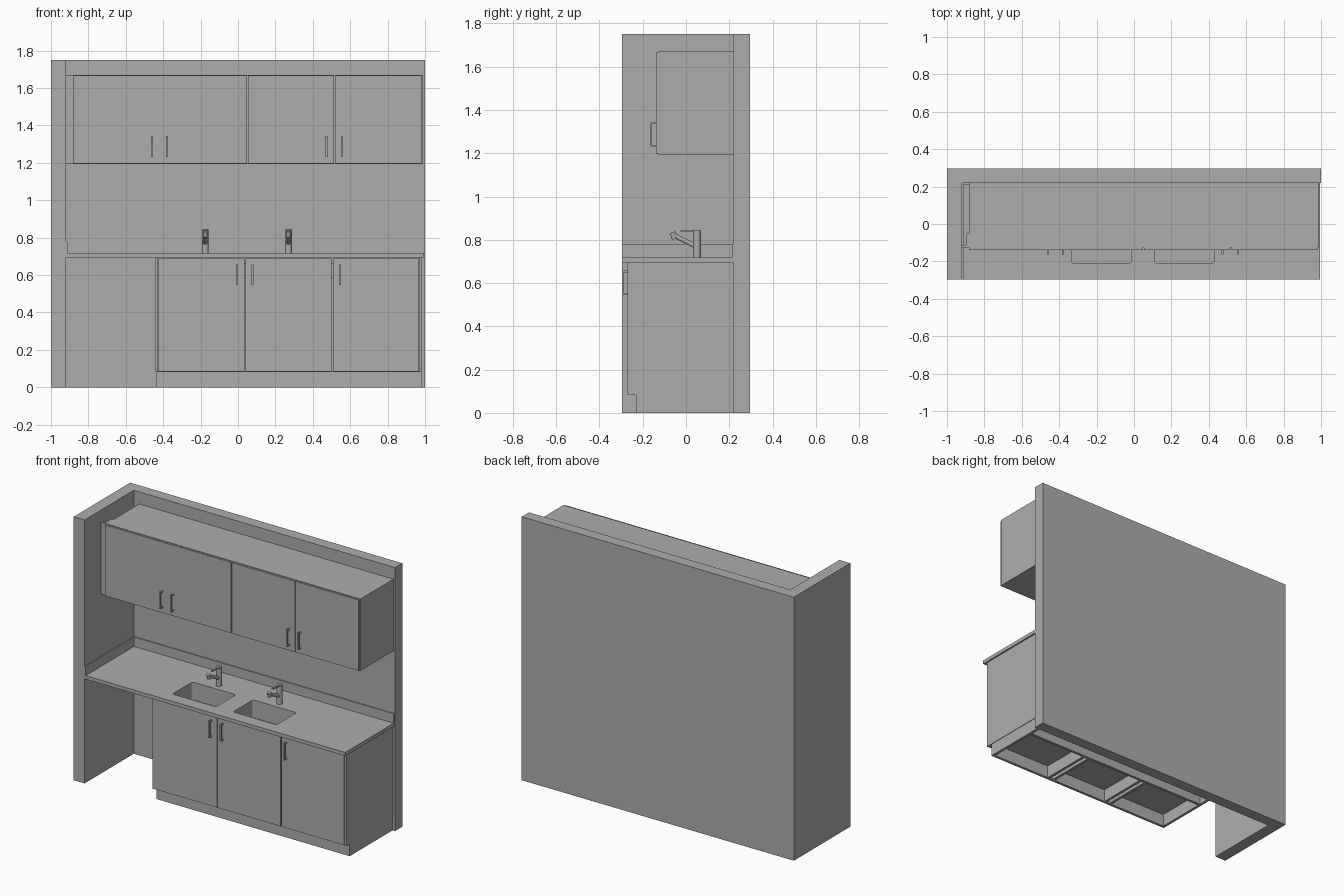
import bpy, bmesh
from mathutils import Vector

old = bpy.data.objects.get("Cube")
if old:
    bpy.data.objects.remove(old, do_unlink=True)

grey = bpy.data.materials.new("plain_grey")
grey.use_nodes = True
GREY = (0.42, 0.42, 0.42, 1)
grey.diffuse_color = GREY
grey.node_tree.nodes["Principled BSDF"].inputs["Base Color"].default_value = GREY


def finish(name, bm):
    bmesh.ops.recalc_face_normals(bm, faces=bm.faces)
    mesh = bpy.data.meshes.new(name)
    bm.to_mesh(mesh)
    bm.free()
    mesh.materials.append(grey)
    ob = bpy.data.objects.new(name, mesh)
    bpy.context.collection.objects.link(ob)
    return ob


def add_box(bm, x, y, z):
    """Add a box given by (min, max) spans."""
    verts = bmesh.ops.create_cube(bm, size=1)["verts"]
    for v in verts:
        v.co = Vector([s[0] if c < 0 else s[1] for c, s in zip(v.co, (x, y, z))])
    return verts


def box(name, x, y, z):
    bm = bmesh.new()
    add_box(bm, x, y, z)
    return finish(name, bm)


def prism(name, points, z0, z1):
    """Extrude a plan outline upward."""
    bm = bmesh.new()
    face = bm.faces.new([bm.verts.new((x, y, z0)) for x, y in points])
    top = bmesh.ops.extrude_face_region(bm, geom=[face])["geom"]
    for v in top:
        if isinstance(v, bmesh.types.BMVert):
            v.co.z = z1
    return finish(name, bm)


def add_rod(bm, a, b, radius, sides=20):
    """Add a cylinder between two points."""
    a, b = Vector(a), Vector(b)
    verts = bmesh.ops.create_cone(bm, cap_ends=True, segments=sides, radius1=radius,
                                  radius2=radius, depth=(b - a).length)["verts"]
    turn = (b - a).to_track_quat('Z', 'Y')
    for v in verts:
        v.co = turn @ v.co + (a + b) / 2


def handle(name, x, y, z0, z1, depth=0.026):
    """U-shaped bar pull standing off a door front."""
    bm = bmesh.new()
    w = (x - 0.005, x + 0.005)
    add_box(bm, w, (y - depth, y - depth + 0.008), (z0, z1))
    for z in (z0, z1 - 0.008):
        add_box(bm, w, (y - depth + 0.008, y), (z, z + 0.008))
    return finish(name, bm)


def rounded_box(name, x, y, z, r):
    """Box with rounded upright edges."""
    bm = bmesh.new()
    add_box(bm, x, y, z)
    edges = [e for e in bm.edges if abs(e.verts[0].co.z - e.verts[1].co.z) > 0.001]
    bmesh.ops.bevel(bm, geom=edges, offset=r, segments=4, profile=0.5, affect='EDGES')
    return finish(name, bm)


# Walls: back wall and left-hand return wall in one outline
BACK = 0.22
FRONT = -0.296
WALL = -0.92
prism("walls", [(-1, FRONT), (WALL, FRONT), (WALL, BACK), (1, BACK), (1, 0.296), (-1, 0.296)], 0, 1.75)

# Worktop with sink openings
worktop = box("worktop", (WALL, 0.995), (FRONT, BACK), (0.694, 0.718))
sinks = [(-0.335, -0.015), (0.11, 0.43)]
SINK_Y = (-0.21, 0.0)
for i, span in enumerate(sinks):
    cutter = rounded_box(f"sink_cutter_{i + 1}", span, SINK_Y, (0.65, 0.76), 0.015)
    cutter.hide_render = True
    cutter.hide_viewport = True
    cutter.display_type = 'WIRE'
    cut = worktop.modifiers.new("sink_opening", 'BOOLEAN')
    cut.operation = 'DIFFERENCE'
    cut.solver = 'EXACT'
    cut.object = cutter

    # Open basin below the opening
    basin = rounded_box(f"sink_basin_{i + 1}", span, SINK_Y, (0.6, 0.712), 0.015)
    bm = bmesh.new()
    bm.from_mesh(basin.data)
    lid = [f for f in bm.faces if f.normal.z > 0.9]
    bmesh.ops.delete(bm, geom=lid, context='FACES_ONLY')
    bm.to_mesh(basin.data)
    bm.free()
    shell = basin.modifiers.new("shell", 'SOLIDIFY')
    shell.thickness = 0.004
    shell.offset = 1
    xc = sum(span) / 2
    bm = bmesh.new()
    add_rod(bm, (xc, -0.1, 0.6), (xc, -0.1, 0.603), 0.02)
    finish(f"sink_drain_{i + 1}", bm)

    # Faucet: post, rising spout, downward nozzle, flat lever
    bm = bmesh.new()
    add_rod(bm, (xc, 0.051, 0.718), (xc, 0.051, 0.836), 0.018)
    add_rod(bm, (xc, 0.045, 0.77), (xc, -0.055, 0.82), 0.011)
    add_rod(bm, (xc, -0.062, 0.835), (xc, -0.052, 0.804), 0.013)
    add_rod(bm, (xc, 0.051, 0.836), (xc, 0.051, 0.845), 0.016)
    add_box(bm, (xc - 0.006, xc + 0.006), (-0.025, 0.05), (0.838, 0.846))
    faucet = finish(f"faucet_{i + 1}", bm)
    bpy.ops.object.select_all(action='DESELECT')
    faucet.select_set(True)
    bpy.context.view_layer.objects.active = faucet
    bpy.ops.object.shade_smooth_by_angle()

# Splashbacks
box("back_splash", (WALL, 0.995), (BACK - 0.008, BACK), (0.718, 0.78))
box("side_splash", (WALL, WALL + 0.008), (FRONT, BACK - 0.008), (0.718, 0.78))

# Base cabinets: hollow carcass with end panels and dividers
base_x = [-0.43, 0.037, 0.504, 0.971]
CARCASS = -0.258
Z0, Z1 = 0.083, 0.694
box("base_left_panel", (-0.44, -0.43), (-0.27, BACK), (Z0, Z1))
box("base_right_panel", (0.971, 0.985), (-0.27, BACK), (Z0, Z1))
box("base_floor", (-0.43, 0.971), (CARCASS, BACK), (Z0, Z0 + 0.016))
box("base_top_rail", (-0.43, 0.971), (CARCASS, CARCASS + 0.016), (0.66, Z1))
for i, x in enumerate(base_x[1:3]):
    box(f"base_divider_{i + 1}", (x - 0.016, x + 0.016), (CARCASS, BACK), (Z0 + 0.016, 0.59))
GAP = 0.003
for i in range(3):
    box(f"base_door_{i + 1}", (base_x[i] + GAP, base_x[i + 1] - GAP),
        (-0.27, CARCASS), (Z0 + 0.002, Z1 - 0.006))
for i, x in enumerate((-0.007, 0.078, 0.545)):
    handle(f"base_handle_{i + 1}", x, -0.27, 0.546, 0.657)

# Plinth frame, open underneath
KICK = -0.23
box("toe_kick", (-0.437, 0.982), (KICK, KICK + 0.018), (0, Z0))
box("plinth_back_rail", (-0.42, 0.965), (0.13, 0.148), (0, Z0))
for i, x in enumerate((-0.437, 0.964)):
    box(f"plinth_end_{i + 1}", (x, x + 0.018), (KICK + 0.018, BACK), (0, Z0))
for i, x in enumerate(base_x[1:3]):
    for side in (-1, 1):
        c = x + side * 0.02
        box(f"plinth_bearer_{i + 1}_{'a' if side < 0 else 'b'}", (c - 0.009, c + 0.009),
            (KICK + 0.018, 0.13), (0, Z0))

# Wall cabinets
box("wall_cabinet_body", (-0.88, 0.988), (-0.126, BACK), (1.193, 1.67))
prism("wall_cabinet_filler", [(WALL, -0.126), (-0.88, -0.126), (-0.88, -0.05), (-0.895, -0.05),
                              (-0.895, -0.112), (WALL, -0.112)], 1.193, 1.67)
upper_x = [-0.885, -0.4175, 0.05, 0.5175, 0.985]
for i in range(4):
    left = 0.0005 if i == 1 else GAP
    right = 0.0005 if i == 0 else GAP
    box(f"wall_door_{i + 1}", (upper_x[i] + left, upper_x[i + 1] - right),
        (-0.138, -0.126), (1.196, 1.666))
for i, x in enumerate((-0.46, -0.38, 0.473, 0.555)):
    handle(f"wall_handle_{i + 1}", x, -0.138, 1.231, 1.343)
